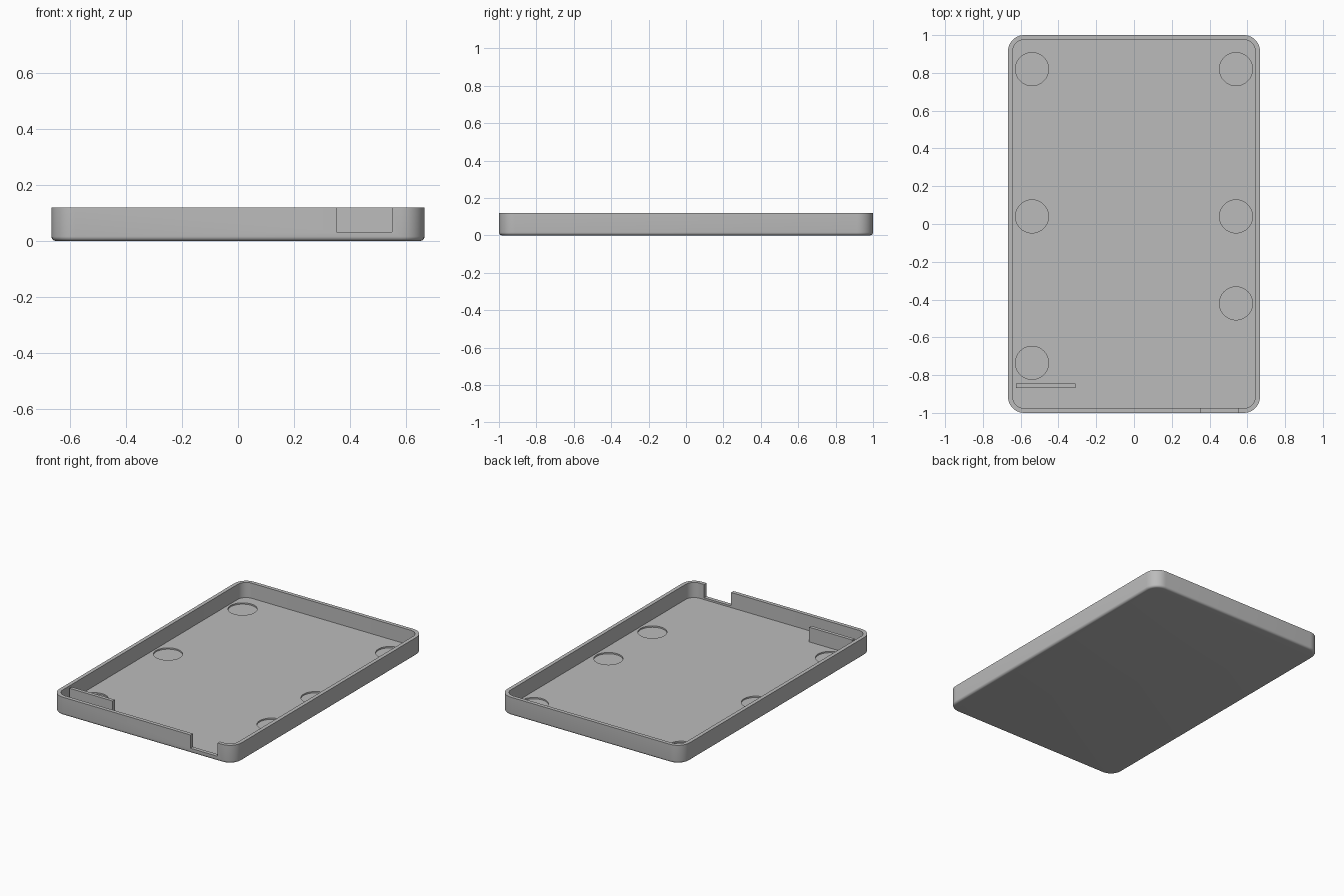
import bpy
import bmesh
from math import cos, sin, pi

if "Cube" in bpy.data.objects:
    bpy.data.objects.remove(bpy.data.objects["Cube"], do_unlink=True)

HALF_X, HALF_Y, HEIGHT = 0.667, 1.0, 0.12
WALL, FLOOR, CORNER, FILLET = 0.025, 0.02, 0.085, 0.016
RECESS_RADIUS, RECESS_DEPTH = 0.0875, 0.009

grey = bpy.data.materials.new("plain grey")
grey.use_nodes = True
grey.diffuse_color = (0.5, 0.5, 0.5, 1)
grey.node_tree.nodes["Principled BSDF"].inputs["Base Color"].default_value = (0.5, 0.5, 0.5, 1)


def make_object(name, bm):
    bmesh.ops.recalc_face_normals(bm, faces=bm.faces)
    mesh = bpy.data.meshes.new(name)
    bm.to_mesh(mesh)
    bm.free()
    mesh.materials.append(grey)
    obj = bpy.data.objects.new(name, mesh)
    bpy.context.collection.objects.link(obj)
    return obj


def box(name, low, high):
    bm = bmesh.new()
    bmesh.ops.create_cube(bm, size=1)
    for v in bm.verts:
        v.co = [a + (b - a) * (c + 0.5) for a, b, c in zip(low, high, v.co)]
    return make_object(name, bm)


def cylinder(name, x, y, low, high):
    bm = bmesh.new()
    bmesh.ops.create_cone(bm, cap_ends=True, segments=64, radius1=RECESS_RADIUS,
                          radius2=RECESS_RADIUS, depth=high - low)
    bmesh.ops.translate(bm, verts=bm.verts, vec=(x, y, (low + high) / 2))
    return make_object(name, bm)


def rounded_ring(bm, inset, z, steps=10):
    """Rounded rectangle of vertices, shrunk by inset."""
    radius = CORNER - inset
    ring = []
    for quarter, (sx, sy) in enumerate(((1, 1), (-1, 1), (-1, -1), (1, -1))):
        for i in range(steps + 1):
            a = (quarter + i / steps) * pi / 2
            ring.append(bm.verts.new((sx * (HALF_X - CORNER) + radius * cos(a),
                                      sy * (HALF_Y - CORNER) + radius * sin(a), z)))
    return ring


# Tray shell: filleted base, outer wall, rim, inner wall, floor
profile = [(FILLET * (1 - sin(t * pi / 10)), FILLET * (1 - cos(t * pi / 10))) for t in range(6)]
profile += [(0, HEIGHT), (WALL, HEIGHT), (WALL, FLOOR)]
bm = bmesh.new()
rings = [rounded_ring(bm, inset, z) for inset, z in profile]
for a, b in zip(rings, rings[1:]):
    for i in range(len(a)):
        j = (i + 1) % len(a)
        bm.faces.new((a[i], a[j], b[j], b[i]))
bm.faces.new(rings[0])
bm.faces.new(rings[-1])
tray = make_object("tray", bm)

# Cutters: cable notch in the front wall and round floor recesses
cutters = [box("notch_cutter", (0.352, -1.1, 0.032), (0.55, -0.95, 0.2))]
for x, y in ((-0.54, 0.82), (0.54, 0.82), (-0.54, 0.04), (0.54, 0.04),
             (0.54, -0.42), (-0.54, -0.735)):
    cutters.append(cylinder("recess_cutter", x, y, FLOOR - RECESS_DEPTH, FLOOR + 0.03))

bpy.context.view_layer.objects.active = tray
for cutter in cutters:
    mod = tray.modifiers.new("cut", "BOOLEAN")
    mod.operation = "DIFFERENCE"
    mod.solver = "EXACT"
    mod.object = cutter
    bpy.ops.object.modifier_apply(modifier=mod.name)
    bpy.data.objects.remove(cutter, do_unlink=True)

# Upright fin standing on the floor near the front
box("inner_fin", (-0.625, -0.868, FLOOR - 0.004), (-0.31, -0.845, 0.117))

bpy.ops.object.select_all(action="DESELECT")
tray.select_set(True)
bpy.ops.object.shade_smooth_by_angle(angle=pi / 6)
